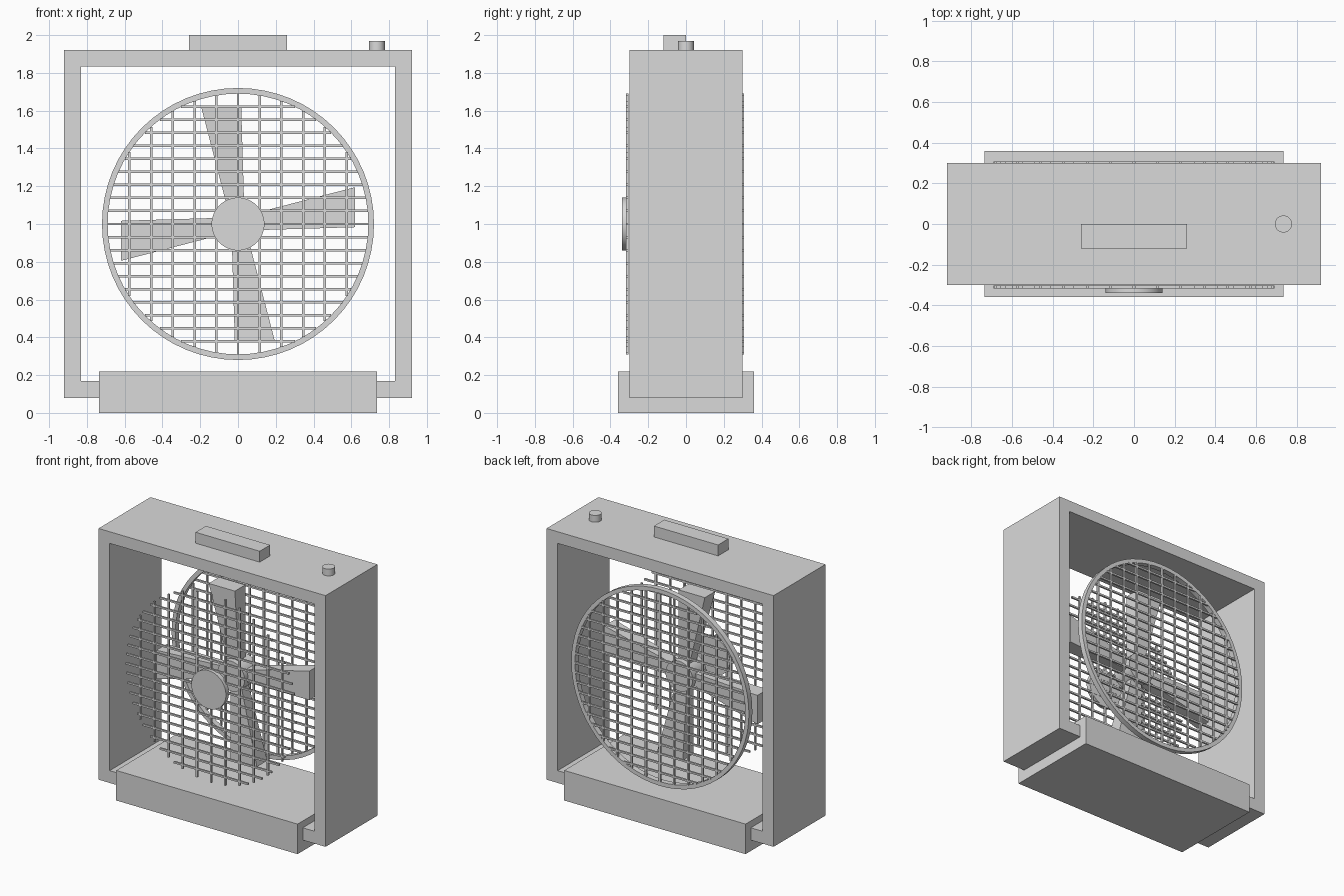
import bpy, bmesh, math
from mathutils import Matrix, Vector

if "Cube" in bpy.data.objects:
    bpy.data.objects.remove(bpy.data.objects["Cube"])

grey = bpy.data.materials.new("light_grey")
grey.diffuse_color = (0.7, 0.7, 0.7, 1)
grey.use_nodes = True
grey.node_tree.nodes["Principled BSDF"].inputs["Base Color"].default_value = grey.diffuse_color
CENTRE = Vector((0, 0, 1))      # fan axis runs along y through this point


def finish(name, bm, smooth=False):
    bmesh.ops.recalc_face_normals(bm, faces=bm.faces)
    mesh = bpy.data.meshes.new(name)
    bm.to_mesh(mesh)
    bm.free()
    mesh.materials.append(grey)
    ob = bpy.data.objects.new(name, mesh)
    bpy.context.collection.objects.link(ob)
    if smooth:
        bpy.ops.object.select_all(action='DESELECT')
        ob.select_set(True)
        bpy.context.view_layer.objects.active = ob
        bpy.ops.object.shade_smooth_by_angle(angle=math.radians(35))
    return ob


def add_box(bm, lo, hi):
    lo, hi = Vector(lo), Vector(hi)
    m = Matrix.Translation((lo + hi) / 2) @ Matrix.Diagonal((*(hi - lo), 1))
    bmesh.ops.create_cube(bm, size=1, matrix=m)


def box(name, lo, hi):
    bm = bmesh.new()
    add_box(bm, lo, hi)
    finish(name, bm)


def cylinder(name, centre, radius, depth, along_y=False, sides=32):
    bm = bmesh.new()
    m = Matrix.Translation(centre)
    if along_y:
        m = m @ Matrix.Rotation(math.pi / 2, 4, 'X')
    bmesh.ops.create_cone(bm, cap_ends=True, segments=sides, radius1=radius,
                          radius2=radius, depth=depth, matrix=m)
    finish(name, bm, True)


def tube(name, outer, inner, y0, y1):
    """Closed band lofted between an outer and an inner loop in the xz plane."""
    bm = bmesh.new()
    loops = [[bm.verts.new((x, y, z)) for x, z in pts]
             for pts, y in ((outer, y0), (outer, y1), (inner, y1), (inner, y0))]
    n = len(outer)
    for a in range(4):
        p, q = loops[a], loops[(a + 1) % 4]
        for i in range(n):
            j = (i + 1) % n
            bm.faces.new((p[i], p[j], q[j], q[i]))
    return finish(name, bm, n > 4)


def rect(x, z0, z1):
    return [(-x, z0), (x, z0), (x, z1), (-x, z1)]


def circle(r, n=64):
    return [(r * math.cos(math.tau * i / n), 1 + r * math.sin(math.tau * i / n))
            for i in range(n)]


# Casing, base, handle and control knob
tube("casing", rect(0.92, 0.08, 1.92), rect(0.83, 0.17, 1.835), -0.30, 0.30)
box("base", (-0.735, -0.36, 0), (0.735, 0.36, 0.22))
box("handle", (-0.26, -0.12, 1.92), (0.26, 0, 2.0))
cylinder("control_knob", (0.735, 0, 1.945), 0.042, 0.05)

# Rear ring
tube("rear_ring", circle(0.72), circle(0.69), 0.26, 0.30)


# Grilles: bars clipped to a circle
def grille(name, y):
    R, t = 0.69, 0.0065
    bm = bmesh.new()
    for k in range(-5, 6):
        x = k * R / 6
        h = math.sqrt(R * R - x * x)
        add_box(bm, (x - t, y - t, 1 - h), (x + t, y + t, 1 + h))
    for k in range(-9, 10):
        z = k * R / 10
        h = math.sqrt(R * R - z * z)
        add_box(bm, (-h, y - t, 1 + z - t), (h, y + t, 1 + z + t))
    finish(name, bm)


grille("front_grille", -0.31)
grille("rear_grille", 0.30)

# Hub cap on the front grille and rotor hub
cylinder("hub_cap", (0, -0.3225, 1), 0.14, 0.035, True, 48)
cylinder("rotor_hub", (0, 0, 1), 0.11, 0.16, True)

# Four tapered blades, lofted from root to tip
for i in range(4):
    bm = bmesh.new()
    ends = []
    for r, x0, x1, d in ((0.08, -0.055, 0.033, 0.04), (0.62, -0.195, 0.017, 0.06)):
        ends.append([bm.verts.new((x, y, r)) for x, y in
                     ((x0, -d), (x1, -d), (x1, d), (x0, d))])
    root, tip = ends
    bm.faces.new(root)
    bm.faces.new(tip)
    for a in range(4):
        b = (a + 1) % 4
        bm.faces.new((root[a], root[b], tip[b], tip[a]))
    bm.transform(Matrix.Translation(CENTRE) @ Matrix.Rotation(i * math.pi / 2, 4, 'Y'))
    finish(f"blade_{i + 1}", bm)
